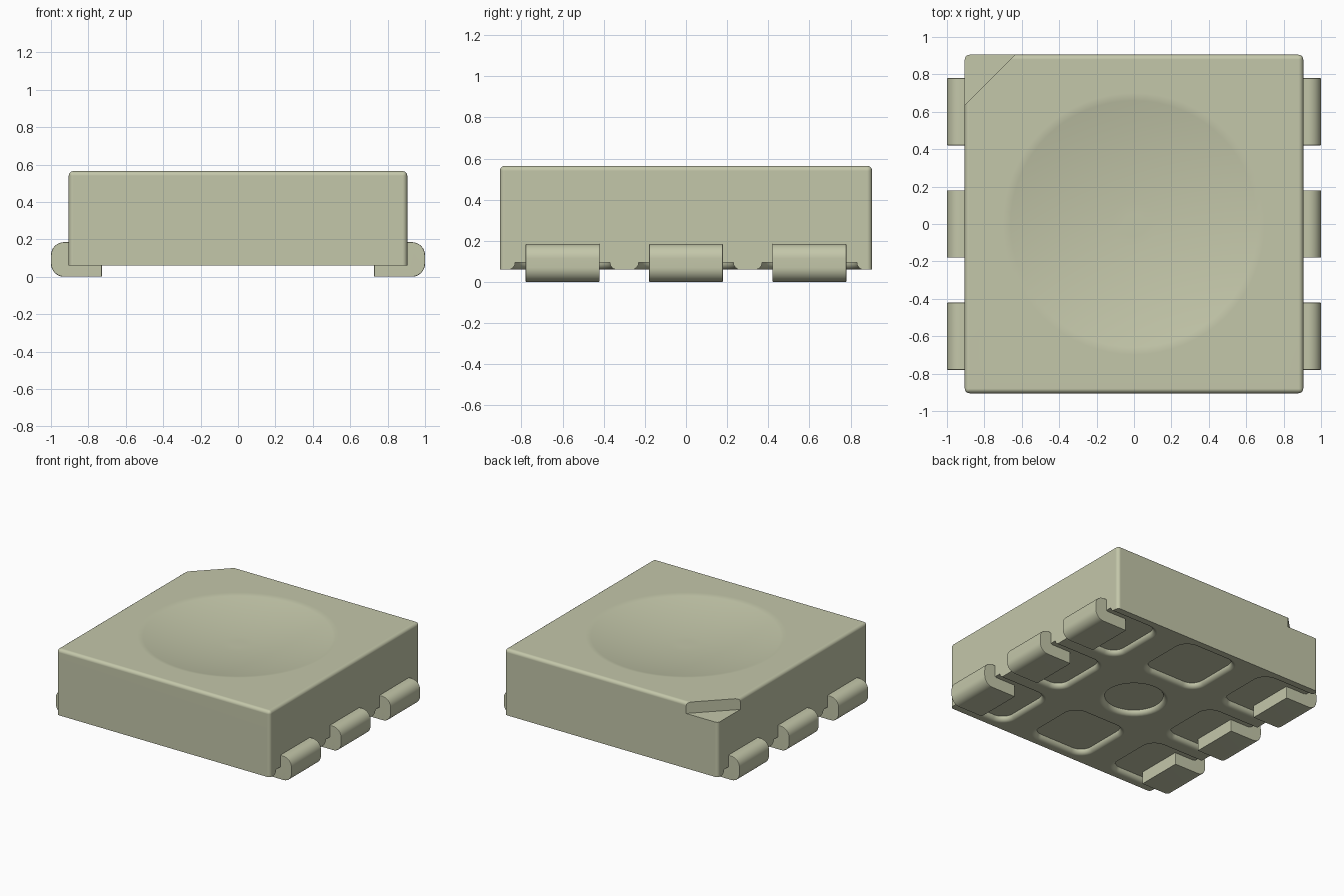
import bpy, bmesh, math
from mathutils import Vector

if "Cube" in bpy.data.objects:
    bpy.data.objects.remove(bpy.data.objects["Cube"], do_unlink=True)

# Single flat colour for the whole component
mat = bpy.data.materials.new("pale_olive_grey")
mat.use_nodes = True
COLOUR = (0.55, 0.57, 0.40, 1.0)
mat.diffuse_color = COLOUR
mat.node_tree.nodes["Principled BSDF"].inputs["Base Color"].default_value = COLOUR

HALF, BOTTOM, TOP = 0.905, 0.06, 0.565
POCKET_Z, FILLET = 0.095, 0.035


def loft(bm, rings):
    """Skin a list of equal-length rings and cap both ends."""
    loops = [[bm.verts.new(p) for p in ring] for ring in rings]
    n = len(loops[0])
    for a, b in zip(loops, loops[1:]):
        for i in range(n):
            j = (i + 1) % n
            bm.faces.new((a[i], a[j], b[j], b[i]))
    bm.faces.new(loops[0])
    bm.faces.new(loops[-1])


def make_object(name, bm):
    bmesh.ops.remove_doubles(bm, verts=bm.verts, dist=1e-5)
    bmesh.ops.recalc_face_normals(bm, faces=bm.faces)
    mesh = bpy.data.meshes.new(name)
    bm.to_mesh(mesh)
    bm.free()
    obj = bpy.data.objects.new(name, mesh)
    bpy.context.collection.objects.link(obj)
    mesh.materials.append(mat)
    return obj


def activate(obj):
    bpy.ops.object.select_all(action='DESELECT')
    obj.select_set(True)
    bpy.context.view_layer.objects.active = obj


def rounded_rect(cx, cy, hx, hy, r, z, steps=10):
    """Outline of a rounded rectangle; a circle when hx = hy = r."""
    pts = []
    for k, (sx, sy) in enumerate([(1, 1), (-1, 1), (-1, -1), (1, -1)]):
        for i in range(steps + 1):
            a = math.pi / 2 * (k + i / steps)
            pts.append((cx + sx * (hx - r) + r * math.cos(a),
                        cy + sy * (hy - r) + r * math.sin(a), z))
    return pts


def add_pocket(bm, cx, cy, hx, hy, r):
    """Pocket cutter: flat floor, wall flaring to a rounded rim."""
    rings = []
    for i in range(7):
        t = math.pi / 2 * i / 6
        d = FILLET * (1 - math.cos(t))
        z = POCKET_Z - FILLET * math.sin(t)
        rings.append(rounded_rect(cx, cy, hx + d, hy + d, r + d, z))
    rings.append([(x, y, z - 0.05) for x, y, z in rings[-1]])
    loft(bm, rings)


def cut(target, cutter):
    cutter.hide_render = True
    mod = target.modifiers.new("cut", 'BOOLEAN')
    mod.operation, mod.solver, mod.object = 'DIFFERENCE', 'EXACT', cutter
    activate(target)
    bpy.ops.object.modifier_apply(modifier=mod.name)
    bpy.data.objects.remove(cutter, do_unlink=True)


def smooth(obj):
    activate(obj)
    bpy.ops.object.shade_smooth_by_angle(angle=math.radians(30))
    mod = obj.modifiers.new("weighted_normals", 'WEIGHTED_NORMAL')
    mod.keep_sharp = True


# Body block, all edges softened except the bottom ones
bm = bmesh.new()
bmesh.ops.create_cube(bm, size=1)
for v in bm.verts:
    v.co = Vector((v.co.x * 2 * HALF, v.co.y * 2 * HALF, TOP if v.co.z > 0 else BOTTOM))
soft = [e for e in bm.edges if max(v.co.z for v in e.verts) > 0.3]
bmesh.ops.bevel(bm, geom=soft, offset=0.025, segments=4, profile=0.5, affect='EDGES')
body = make_object("housing", bm)

# Shallow spherical dish in the top
bm = bmesh.new()
RADIUS, DEPTH = 0.70, 0.07
sphere = (RADIUS ** 2 + DEPTH ** 2) / (2 * DEPTH)
rings = []
for i in range(1, 13):
    r = 0.06 * i
    z = TOP - DEPTH + sphere - math.sqrt(sphere ** 2 - r * r)
    rings.append(rounded_rect(0, 0, r, r, r, z, 16))
rings.append([(x, y, TOP + 0.1) for x, y, z in rings[-1]])
loft(bm, rings)
cut(body, make_object("dish_cutter", bm))

# Corner orientation notch
bm = bmesh.new()
corner = [(-0.635, 0.905), (-0.905, 0.635), (-1.2, 0.34), (-1.2, 1.2), (-0.34, 1.2)]
loft(bm, [[(x, y, z) for x, y in corner] for z in (TOP - 0.085, TOP + 0.1)])
cut(body, make_object("notch_cutter", bm))

# Underside pockets: round centre, two square, six open to the sides
bm = bmesh.new()
add_pocket(bm, 0, 0, 0.205, 0.205, 0.205)
for y in (-0.6, 0.6):
    add_pocket(bm, 0, y, 0.23, 0.23, 0.09)
for side in (-1, 1):
    for y in (-0.6, 0, 0.6):
        add_pocket(bm, side * 0.84, y, 0.36, 0.23, 0.09)
cut(body, make_object("pocket_cutter", bm))
smooth(body)

# Six bent terminals: rounded outer bend with a foot running under the body
R = 0.07


def bend(z, start):
    return [(1 - R + R * math.cos(a), z + R * math.sin(a))
            for a in (start + math.pi / 2 * i / 8 for i in range(9))]


profile = ([(0.728, 0.0)] + bend(R, -math.pi / 2) + bend(0.185 - R, 0)
           + [(0.89, 0.185), (0.89, 0.093), (0.728, 0.093)])
for side, side_name in ((1, "left"), (-1, "right")):
    for y, place in ((-0.6, "front"), (0, "middle"), (0.6, "back")):
        bm = bmesh.new()
        loft(bm, [[(side * x, y + dy, z) for x, z in profile] for dy in (-0.18, 0.18)])
        ends = [e for e in bm.edges if abs(e.verts[0].co.y - e.verts[1].co.y) < 1e-6]
        bmesh.ops.recalc_face_normals(bm, faces=bm.faces)
        bmesh.ops.bevel(bm, geom=ends, offset=0.005, segments=2, profile=0.5, affect='EDGES')
        smooth(make_object(f"terminal_{side_name}_{place}", bm))
